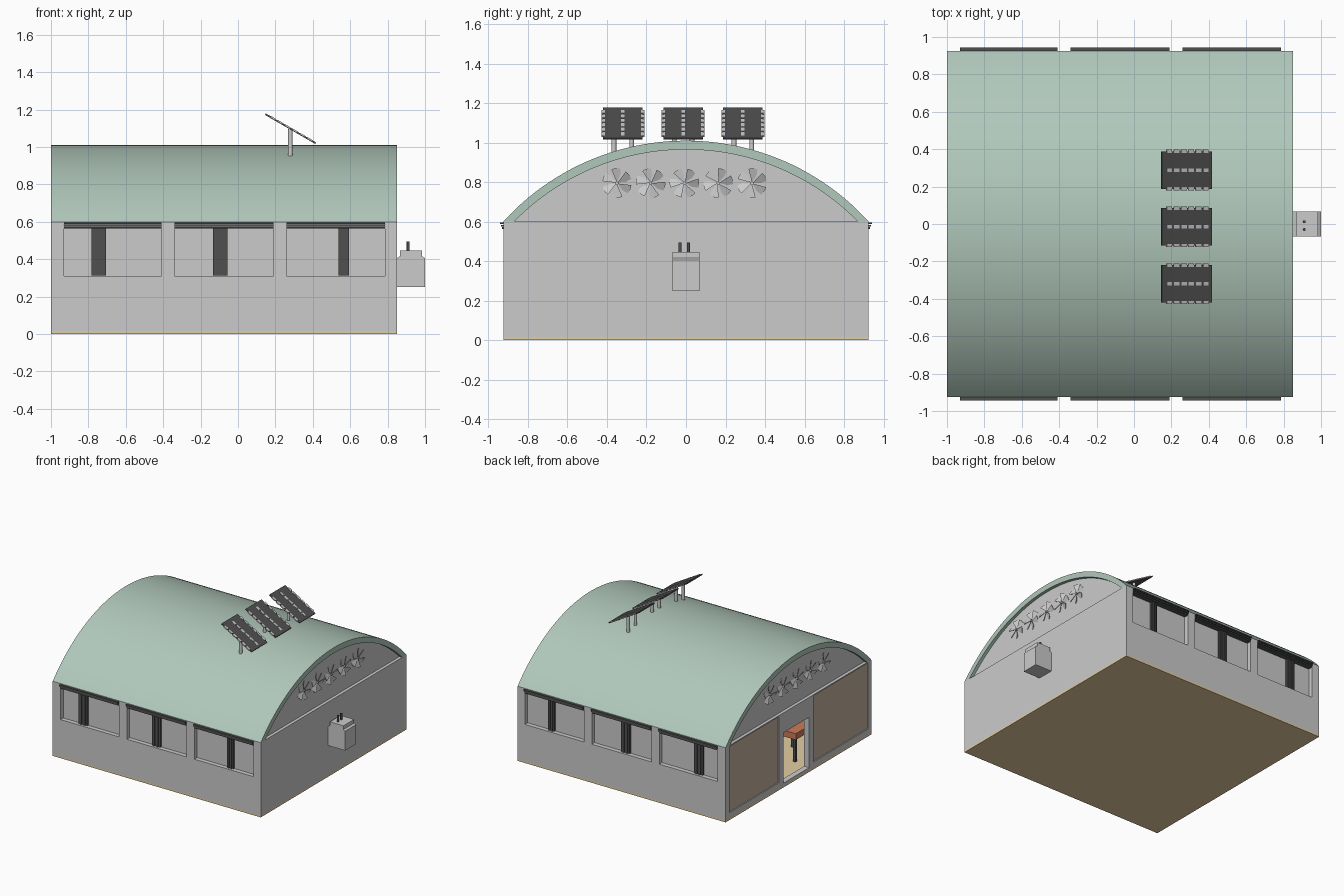
import bpy, bmesh, math
from mathutils import Matrix, Vector

if "Cube" in bpy.data.objects:
    bpy.data.objects.remove(bpy.data.objects["Cube"])


def material(name, r, g, b):
    m = bpy.data.materials.new(name)
    m.diffuse_color = (r, g, b, 1)
    m.use_nodes = True
    m.node_tree.nodes["Principled BSDF"].inputs["Base Color"].default_value = m.diffuse_color
    return m


GREEN = material("roof_green", 0.44, 0.58, 0.50)
BROWN = material("pad_brown", 0.55, 0.44, 0.34)
TAN = material("floor_tan", 0.78, 0.62, 0.36)
DARK = material("dark_grey", 0.08, 0.08, 0.08)
RED = material("brick_red", 0.6, 0.2, 0.1)


def finish(name, bm, mat=None):
    bmesh.ops.recalc_face_normals(bm, faces=bm.faces[:])
    me = bpy.data.meshes.new(name)
    bm.to_mesh(me)
    bm.free()
    ob = bpy.data.objects.new(name, me)
    bpy.context.collection.objects.link(ob)
    if mat:
        me.materials.append(mat)
    return ob


def add_box(bm, x0, x1, y0, y1, z0, z1, frame=Matrix()):
    m = Matrix.Translation(((x0 + x1) / 2, (y0 + y1) / 2, (z0 + z1) / 2))
    s = Matrix.Diagonal((x1 - x0, y1 - y0, z1 - z0, 1))
    bmesh.ops.create_cube(bm, size=1, matrix=frame @ m @ s)


def boxes(name, dims, mat=None, frame=Matrix()):
    bm = bmesh.new()
    for d in dims:
        add_box(bm, *d, frame=frame)
    return finish(name, bm, mat)


def prism(name, pts, direction, mat=None):
    bm = bmesh.new()
    face = bm.faces.new([bm.verts.new(p) for p in pts])
    new = bmesh.ops.extrude_face_region(bm, geom=[face])["geom"]
    bmesh.ops.translate(bm, vec=direction,
                        verts=[v for v in new if isinstance(v, bmesh.types.BMVert)])
    return finish(name, bm, mat)


def smooth(ob):
    bpy.ops.object.select_all(action='DESELECT')
    ob.select_set(True)
    bpy.context.view_layer.objects.active = ob
    bpy.ops.object.shade_smooth_by_angle(angle=math.radians(30))


def cut(ob, dims):
    cutter = boxes("cutter", dims)
    cutter.hide_render = True
    mod = ob.modifiers.new("cut", 'BOOLEAN')
    mod.operation, mod.solver, mod.object = 'DIFFERENCE', 'EXACT', cutter
    bpy.context.view_layer.objects.active = ob
    bpy.ops.object.modifier_apply(modifier=mod.name)
    bpy.data.objects.remove(cutter)


X0, X1, W = -1.0, 0.85, 0.925
T = 0.045
WINDOWS = [(-0.93, -0.41, -0.745), (-0.34, 0.19, -0.095), (0.26, 0.785, 0.565)]

# floor and hollow walls with window, pad and door recesses
boxes("floor", [(X0, X1, -W, W, 0, 0.015)], TAN)
walls = boxes("walls", [(X0, X1, -W, W, 0.015, 0.6)])
cut(walls, [(X0 + T, X1 - T, -W + T, W - T, -0.1, 0.7)])
cut(walls, [(a, b, min(s * 0.89, s * 1.1), max(s * 0.89, s * 1.1), 0.31, 0.59)
            for a, b, c in WINDOWS for s in (-1, 1)])
PADS = [(-0.885, -0.19), (0.25, 0.875)]
cut(walls, [(-1.1, X0 + 0.015, a, b, 0.06, 0.59) for a, b in PADS])
cut(walls, [(-1.1, X0 + 0.1, -0.135, 0.19, 0.035, 0.44)])
boxes("cooling_pads", [(X0 + 0.008, X0 + 0.016, a, b, 0.06, 0.59) for a, b in PADS], BROWN)

# window head rails and folded curtains on both long sides
rails, folds = [], []
for s in (-1, 1):
    for a, b, c in WINDOWS:
        for i in range(3):
            y = sorted((s * 0.89, s * (0.943 - 0.006 * i)))
            z = 0.587 - 0.012 * i
            rails.append((a, b, *y, z, z + 0.009))
        w = 0.028 if c > 0 else 0.038
        n = 5
        for i in range(n):
            y = sorted((s * 0.885, s * (0.905 + 0.008 * (i % 2))))
            x = c - w + 2 * w * i / n
            folds.append((x, x + 2 * w / n, *y, 0.312, 0.565))
boxes("window_rails", rails, DARK)
boxes("window_curtains", folds, DARK)


# barrel roof shell and recessed gable walls
def arc(half, top, x, n=48, base=0.6):
    sag = top - base
    r = (half * half + sag * sag) / (2 * sag)
    a = math.asin(half / r)
    return [Vector((x, r * math.sin(t), top - r + r * math.cos(t)))
            for t in (-a + 2 * a * i / n for i in range(n + 1))]


inner = arc(0.87, 0.965, X0)
roof = prism("roof", arc(W, 1.01, X0) + inner[::-1], (X1 - X0, 0, 0), GREEN)
smooth(roof)
for name, x in (("left_gable", X0 + 0.025), ("right_gable", X1 - 0.035)):
    prism(name, arc(0.87, 0.965, x), (0.01, 0, 0))

# pitched fan blades on each gable
for name, x in (("left_fans", X0 + 0.02), ("right_fans", X1 - 0.02)):
    bm = bmesh.new()
    for i in range(5):
        centre = Matrix.Translation((x, -0.35 + 0.171 * i, 0.795))
        bmesh.ops.create_cone(bm, cap_ends=True, segments=12, radius1=0.008, radius2=0.008,
                              depth=0.02, matrix=centre @ Matrix.Rotation(math.pi / 2, 4, 'Y'))
        for k in range(6):
            m = (centre @ Matrix.Rotation(math.radians(60 * k + 13 * i), 4, 'X')
                 @ Matrix.Rotation(math.radians(25), 4, 'Z'))
            pts = [(0, 0, 0.004)] + [(0, 0.075 * math.sin(t), 0.075 * math.cos(t))
                                     for t in (-0.42, -0.21, 0, 0.21, 0.42)]
            face = bm.faces.new([bm.verts.new(m @ Vector(p)) for p in pts])
            new = bmesh.ops.extrude_face_region(bm, geom=[face])["geom"]
            bmesh.ops.translate(bm, vec=(0.003, 0, 0),
                                verts=[v for v in new if isinstance(v, bmesh.types.BMVert)])
    finish(name, bm)

# tilted solar panels on paired posts
for i, y in enumerate((-0.32, -0.015, 0.288)):
    f = Matrix.Translation((0.281, y, 1.098)) @ Matrix.Rotation(math.radians(30), 4, 'Y')
    boxes(f"solar_panel_{i + 1}", [(-0.155, 0.155, -0.1, 0.1, -0.005, 0.004)], DARK, f)
    boxes(f"solar_cells_{i + 1}",
          [(-0.125 + 0.045 * k, -0.092 + 0.045 * k, o - 0.009, o + 0.009, -0.003, 0.006)
           for k in range(6) for o in (-0.1, 0.0, 0.1)], None, f)
    bm = bmesh.new()
    for o in (-0.045, 0.045):
        bmesh.ops.create_cone(bm, cap_ends=True, segments=16, radius1=0.012, radius2=0.012,
                              depth=0.17, matrix=Matrix.Translation((0.28, y + o, 1.012)))
    smooth(finish(f"solar_posts_{i + 1}", bm))

# wall unit with stepped cap and two pipes
profile = [(0.85, 0.25), (1.0, 0.25), (1.0, 0.405), (0.985, 0.415), (0.985, 0.445),
           (0.865, 0.445), (0.865, 0.415), (0.85, 0.405)]
prism("wall_unit", [(x, -0.068, z) for x, z in profile], (0, 0.136, 0))
bm = bmesh.new()
for y in (-0.03, 0.012):
    bmesh.ops.create_cone(bm, cap_ends=True, segments=16, radius1=0.008, radius2=0.008,
                          depth=0.06, matrix=Matrix.Translation((0.91, y, 0.465)))
smooth(finish("wall_unit_pipes", bm, DARK))

# stand seen inside the doorway
boxes("inner_stand_top", [(-0.85, -0.65, -0.42, -0.18, 0.2, 0.25)], RED)
boxes("inner_stand_legs", [(x, x + 0.02, y, y + 0.02, 0.015, 0.2)
                           for x in (-0.84, -0.68) for y in (-0.41, -0.21)], DARK)
